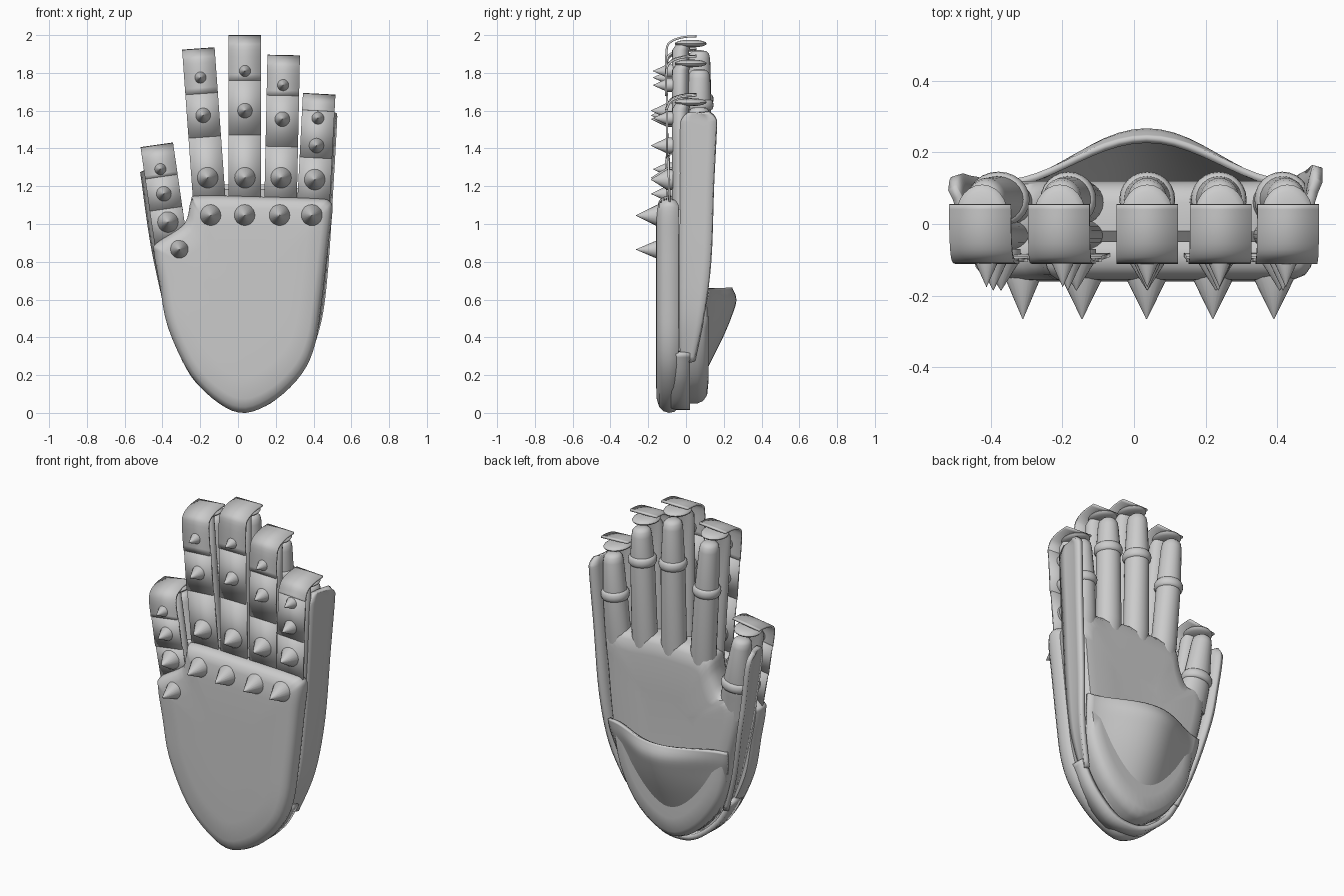
import bpy, bmesh, math
from mathutils import Vector


def finish(name, bm, thick=0, angle=40):
    bmesh.ops.recalc_face_normals(bm, faces=bm.faces)
    me = bpy.data.meshes.new(name)
    bm.to_mesh(me)
    bm.free()
    ob = bpy.data.objects.new(name, me)
    bpy.context.collection.objects.link(ob)
    if thick:
        m = ob.modifiers.new("thickness", 'SOLIDIFY')
        m.thickness, m.offset = thick, 0
    bpy.ops.object.select_all(action='DESELECT')
    bpy.context.view_layer.objects.active = ob
    ob.select_set(True)
    bpy.ops.object.shade_smooth_by_angle(angle=math.radians(angle))
    return ob


def loft(name, rings, closed=True, caps=True, thick=0, angle=40):
    bm = bmesh.new()
    vs = [[bm.verts.new(p) for p in r] for r in rings]
    n = len(vs[0])
    for a, b in zip(vs, vs[1:]):
        for i in range(n if closed else n - 1):
            j = (i + 1) % n
            bm.faces.new((a[i], a[j], b[j], b[i]))
    if closed and caps:
        bm.faces.new(vs[0])
        bm.faces.new(vs[-1])
    return finish(name, bm, thick, angle)


def spline(pts, closed, k=5):
    # smooth curve through the given points
    pts = [Vector(p) for p in pts]
    n, out = len(pts), []
    get = (lambda i: pts[i % n]) if closed else (lambda i: pts[max(0, min(n - 1, i))])
    for i in range(n if closed else n - 1):
        a, b, c, d = (get(i + j) for j in (-1, 0, 1, 2))
        for s in range(k):
            t = s / k
            out.append(0.5 * (2 * b + (c - a) * t + (2 * a - 5 * b + 4 * c - d) * t * t
                              + (3 * b - a - 3 * c + d) * t ** 3))
    if not closed:
        out.append(pts[-1])
    return out


def pillow(name, outline, centre, layers):
    # stacked copies of an x-z outline: (inset factor, y)
    o = spline(outline, True, 4)
    cx, cz = centre
    return loft(name, [[(cx + (p.x - cx) * s, y, cz + (p.y - cz) * s) for p in o]
                       for s, y in layers])


def spike(name, x, y, z, r, h):
    n = 20
    rings = [[(x + r * q * math.cos(2 * math.pi * i / n), yy,
               z + r * q * math.sin(2 * math.pi * i / n)) for i in range(n)]
             for q, yy in ((1, y + 0.03), (1, y), (0.02, y - h))]
    loft(name, rings)


# back-of-hand plate
pillow("back_plate",
       [(0.04, 0.0), (0.2, 0.07), (0.34, 0.21), (0.41, 0.37), (0.445, 0.6), (0.48, 0.9),
        (0.5, 1.07), (0.485, 1.12), (0.42, 1.135), (0.1, 1.145), (-0.21, 1.15),
        (-0.25, 1.12), (-0.285, 1.0), (-0.43, 0.9), (-0.445, 0.85), (-0.415, 0.68),
        (-0.37, 0.45), (-0.25, 0.2), (-0.1, 0.05)],
       (0.04, 0.62),
       [(0.96, -0.04), (0.99, -0.06), (1, -0.09), (0.985, -0.12),
        (0.95, -0.142), (0.88, -0.155), (0.7, -0.16), (0.3, -0.16)])
for x in (-0.145, 0.035, 0.22, 0.39):
    spike("knuckle_spike", x, -0.15, 1.045, 0.058, 0.115)
spike("thumb_knuckle_spike", -0.31, -0.15, 0.865, 0.05, 0.115)

# gloved palm
pillow("palm",
       [(0.04, 0.05), (0.24, 0.16), (0.37, 0.38), (0.42, 0.65), (0.45, 0.95), (0.46, 1.17),
        (0.32, 1.19), (0.13, 1.21), (-0.06, 1.21), (-0.21, 1.19), (-0.245, 1.08),
        (-0.3, 0.98), (-0.41, 0.98), (-0.41, 0.85), (-0.35, 0.6), (-0.29, 0.35), (-0.14, 0.14)],
       (0.06, 0.68),
       [(0.95, -0.05), (1, -0.02), (1, 0.06), (0.98, 0.09), (0.93, 0.112), (0.8, 0.12),
        (0.4, 0.112)])

# fingers: base, tip (x, z of plate), seams, spike heights, joint ring height, glove tip
FINGERS = {
    "thumb": ((-0.355, 0.9), (-0.43, 1.42), (1.08, 1.25), (1.01, 1.16, 1.29), 1.06, 1.34),
    "index": ((-0.15, 1.1), (-0.21, 1.93), (1.46, 1.69), (1.245, 1.575, 1.775), 1.56, 1.85),
    "middle": ((0.037, 1.1), (0.037, 2.0), (1.47, 1.76), (1.245, 1.6, 1.81), 1.66, 1.92),
    "ring": ((0.225, 1.1), (0.242, 1.895), (1.41, 1.68), (1.245, 1.555, 1.735), 1.63, 1.82),
    "little": ((0.398, 1.08), (0.43, 1.69), (1.35, 1.6), (1.235, 1.415, 1.56), 1.38, 1.62),
}
N = 24
for name, (base, tip, seams, spikes, joint, end) in FINGERS.items():
    slope = (tip[0] - base[0]) / (tip[1] - base[1])

    def at(s, y, z):
        # point on the finger: sideways offset s, depth y, height z
        return (base[0] + slope * (z - base[1]) + s, y, z - slope * s)

    def tube(part, sections):
        # sections: z, centre y, half width, half depth
        loft(part, [[at(w * math.cos(2 * math.pi * i / N), y + d * math.sin(2 * math.pi * i / N), z)
                     for i in range(N)] for z, y, w, d in sections])

    # glove finger with rounded tip
    big = 1.15 if name == "thumb" else 1
    low = base[1] - 0.04
    tube(name + "_finger", [(low, 0.05, 0.075 * big, 0.06), (base[1] + 0.1, 0.06, 0.072 * big, 0.065),
                            (joint, 0.068, 0.066 * big, 0.066), (end - 0.05, 0.07, 0.054, 0.058),
                            (end - 0.02, 0.07, 0.049, 0.052), (end - 0.005, 0.07, 0.036, 0.038),
                            (end, 0.07, 0.012, 0.012)])
    # joint ring
    tube(name + "_joint_ring", [(joint + 0.028 * math.sin(a), 0.068, 0.062 * big + 0.016 * math.cos(a),
                                 0.062 + 0.016 * math.cos(a))
                                for a in [-math.pi / 2 + math.pi * k / 6 for k in range(7)]])
    # inner guard between glove and plates, with a hooked cap
    tube(name + "_inner_guard", [(base[1], -0.03, 0.07, 0.045), (joint, -0.03, 0.068, 0.045),
                                 (tip[1] - 0.08, -0.028, 0.064, 0.045),
                                 (tip[1] - 0.045, -0.01, 0.05, 0.04)])
    tube(name + "_tip_cap", [(tip[1] - 0.045 + 0.02 * math.sin(a), 0.025, 0.012 + 0.06 * math.cos(a),
                              0.01 + 0.075 * math.cos(a))
                             for a in [-1.5 + 3 * k / 8 for k in range(9)]])
    # three overlapping front plates, the last one curling over the tip
    t = tip[1]
    profiles = [[(base[1], -0.085), (seams[0] + 0.01, -0.095)],
                [(seams[0], -0.1), (seams[1] + 0.01, -0.1)],
                spline([(seams[1], -0.105), (t - 0.08, -0.103), (t - 0.035, -0.08),
                        (t - 0.012, -0.02), (t - 0.006, 0.055)], False, 4)]
    for k, prof in enumerate(profiles):
        loft("%s_plate_%d" % (name, k + 1),
             [[at(s, p[1], p[0]) for s in (-0.086, 0.086)] for p in prof],
             closed=False, thick=0.011, angle=30)
    for z, r, h in zip(spikes, (0.055, 0.042, 0.035), (0.085, 0.085, 0.075)):
        x, y, z = at(0, -0.1, z)
        spike(name + "_spike", x, y, z, r, h)


# side guards: path points are (x, z), (front y, back y)
def strip(name, path, flare):
    rows = []
    for x, z, y0, y1 in spline([Vector(p) for p in path], False, 5):
        rows.append([(x + flare * (u * u - 0.6), y0 + (y1 - y0) * u, z)
                     for u in (0, 0.25, 0.5, 0.75, 1)])
    loft(name, rows, closed=False, thick=0.028)


strip("little_side_guard", [(0.35, 0.27, -0.03, 0.04), (0.42, 0.5, -0.035, 0.09),
                            (0.455, 0.8, -0.035, 0.13), (0.48, 1.2, -0.03, 0.145),
                            (0.497, 1.5, -0.03, 0.16), (0.5, 1.56, -0.02, 0.155),
                            (0.502, 1.59, 0.01, 0.12)], 0.03)
strip("thumb_side_guard", [(-0.27, 0.27, -0.03, 0.03), (-0.35, 0.5, -0.035, 0.07),
                           (-0.42, 0.8, -0.035, 0.12), (-0.455, 1.0, -0.03, 0.13),
                           (-0.485, 1.22, -0.03, 0.135), (-0.495, 1.28, 0.0, 0.1)], -0.03)

# rim around the wrist
rim = spline([(-0.3, 0.32), (-0.22, 0.18), (-0.08, 0.06), (0.04, 0.03),
              (0.16, 0.06), (0.29, 0.18), (0.37, 0.32)], False, 5)
loft("wrist_rim", [[(p.x, y, p.y) for y in (-0.08, -0.03, 0.02)] for p in rim],
     closed=False, thick=0.03)

# bulging wrist guard on the palm side: z, half width, edge y, middle y
rows = []
for z, w, ye, ym in spline([Vector(p) for p in (
        (0.06, 0.05, 0.0, 0.015), (0.13, 0.17, 0.01, 0.05), (0.25, 0.27, 0.03, 0.11),
        (0.4, 0.335, 0.06, 0.185), (0.52, 0.365, 0.085, 0.235), (0.6, 0.38, 0.105, 0.257),
        (0.66, 0.385, 0.115, 0.235))], False, 4):
    rows.append([(0.035 + w * u, ye + (ym - ye) * (0.5 + 0.5 * math.cos(math.pi * u)) ** 0.85, z)
                 for u in [k / 10 - 1 for k in range(21)]])
loft("wrist_guard", rows, closed=False, thick=0.02)
